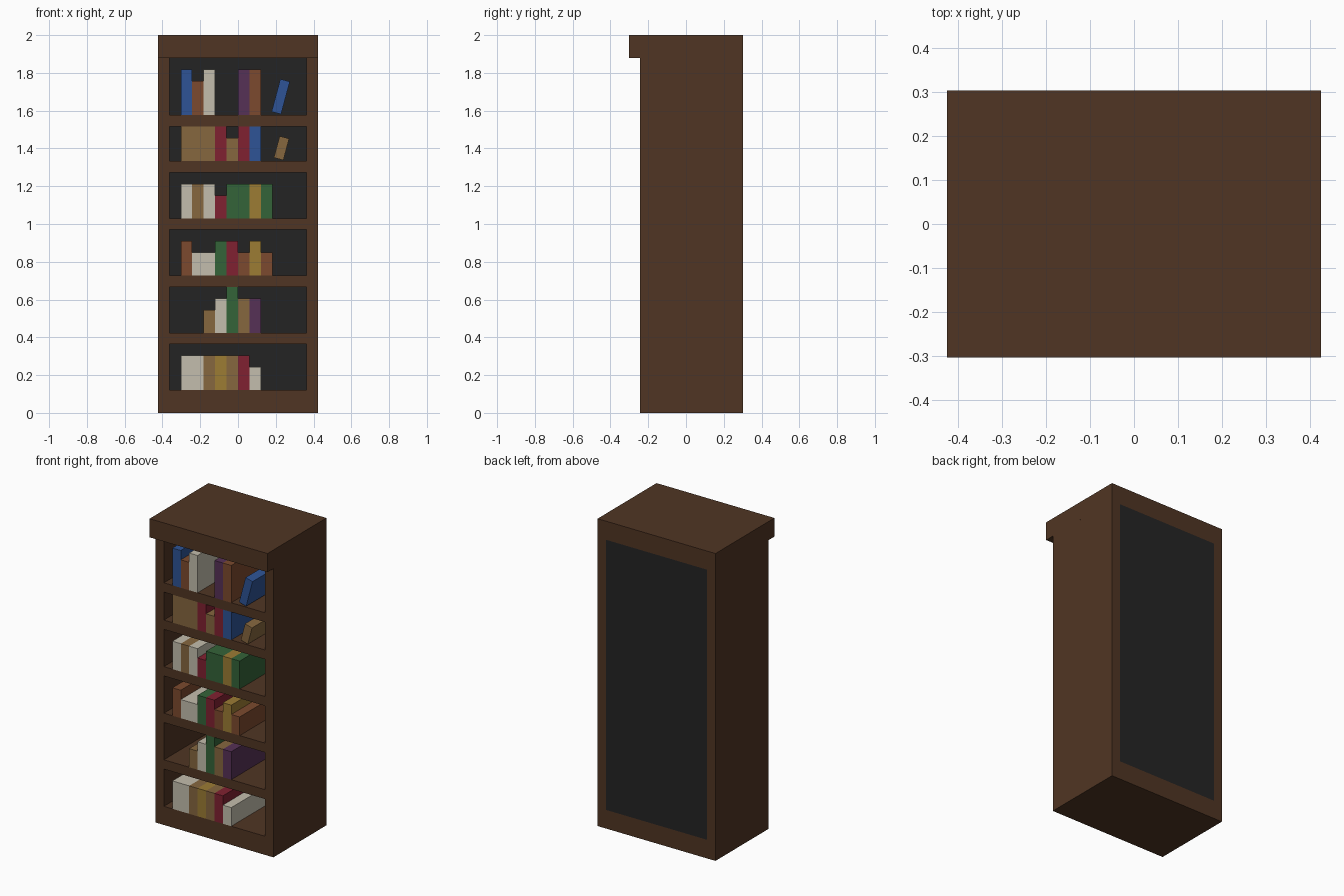
import bpy
import math

if "Cube" in bpy.data.objects:
    bpy.data.objects.remove(bpy.data.objects["Cube"])

U = 2 / 33  # model is laid out on a grid: 14 wide, 10 deep, 33 tall


def linear(c):
    c /= 255
    return c / 12.92 if c <= 0.04045 else ((c + 0.055) / 1.055) ** 2.4


COLOURS = {
    "wood": (80, 53, 35), "dark": (36, 36, 36), "blue": (46, 84, 150),
    "rust": (124, 74, 46), "white": (196, 190, 173), "purple": (86, 49, 86),
    "tan": (134, 103, 63), "red": (128, 33, 49), "green": (52, 99, 56),
    "gold": (156, 124, 52),
}
MATS = {}
for name, rgb in COLOURS.items():
    m = bpy.data.materials.new(name)
    m.diffuse_color = (*[linear(c) for c in rgb], 1)
    m.use_nodes = True
    m.node_tree.nodes["Principled BSDF"].inputs["Base Color"].default_value = m.diffuse_color
    MATS[name] = m


def box(name, colour, x, y, z, tilt=0):
    """Box from (low, high) ranges in grid units, optionally leaning about y."""
    r = (x, y, z)
    bpy.ops.mesh.primitive_cube_add(
        size=1, location=[(a + b) / 2 * U for a, b in r],
        rotation=(0, math.radians(tilt), 0))
    ob = bpy.context.object
    ob.name = name
    ob.scale = [(b - a) * U for a, b in r]
    ob.data.materials.append(MATS[colour])
    return ob


# Cabinet frame
box("base", "wood", (-7, 7), (-4, 5), (0, 2))
box("cornice", "wood", (-7, 7), (-5, 5), (31, 33))
for side, s in (("left", -1), ("right", 1)):
    box(side + "_side", "wood", sorted((6 * s, 7 * s)), (-4, 5), (2, 31))
for z in (6, 11, 16, 21, 25):
    box("shelf", "wood", (-6, 6), (-4, 4), (z, z + 1))
box("back_panel", "dark", (-6, 6), (4, 5), (2, 31))

# Upright books per shelf: floor height, then (colour, left, right, top)
ROWS = {
    2: [("white", -5, -3, 5), ("tan", -3, -2, 5), ("gold", -2, -1, 5),
        ("tan", -1, 0, 5), ("red", 0, 1, 5), ("white", 1, 2, 4)],
    7: [("tan", -3, -2, 9), ("white", -2, -1, 10), ("green", -1, 0, 11),
        ("tan", 0, 1, 10), ("purple", 1, 2, 10)],
    12: [("rust", -5, -4, 15), ("white", -4, -2, 14), ("green", -2, -1, 15),
         ("red", -1, 0, 15), ("rust", 0, 1, 14), ("gold", 1, 2, 15),
         ("rust", 2, 3, 14)],
    17: [("white", -5, -4, 20), ("tan", -4, -3, 20), ("white", -3, -2, 20),
         ("red", -2, -1, 19), ("green", -1, 1, 20), ("gold", 1, 2, 20),
         ("green", 2, 3, 20)],
    22: [("tan", -5, -2, 25), ("red", -2, -1, 25), ("tan", -1, 0, 24),
         ("red", 0, 1, 25), ("blue", 1, 2, 25)],
    26: [("blue", -5, -4, 30), ("rust", -4, -3, 29), ("white", -3, -2, 30),
         ("purple", 0, 1, 30), ("rust", 1, 2, 30)],
}
for floor, books in ROWS.items():
    for colour, left, right, top in books:
        box(colour + "_book", colour, (left, right), (-4, 3), (floor, top))

# Leaning books
box("leaning_blue_book", "blue", (3.3, 4.16), (-4, 3), (26.15, 29.1), 15)
box("leaning_tan_book", "tan", (3.37, 4.23), (-4, 3), (22.15, 24.1), 15)
